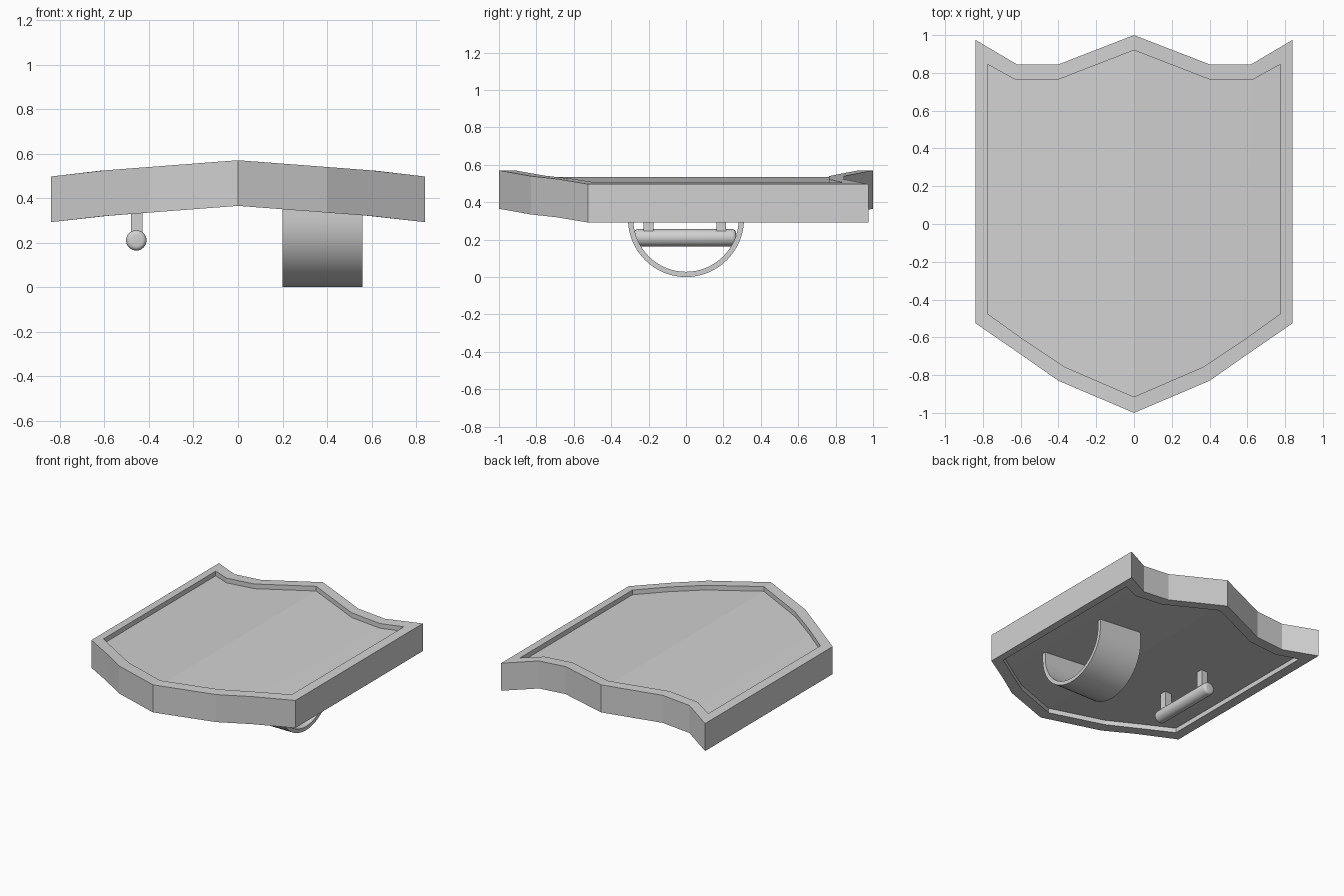
import bpy, bmesh, math
from mathutils import Matrix

cube = bpy.data.objects.get("Cube")
if cube:
    bpy.data.objects.remove(cube, do_unlink=True)

grey = bpy.data.materials.new("plain grey")
grey.use_nodes = True
GREY = (0.64, 0.64, 0.64, 1)
grey.diffuse_color = GREY
grey.node_tree.nodes["Principled BSDF"].inputs["Base Color"].default_value = GREY


def finish(name, bm, smooth=False):
    bmesh.ops.recalc_face_normals(bm, faces=bm.faces)
    mesh = bpy.data.meshes.new(name)
    bm.to_mesh(mesh)
    bm.free()
    mesh.materials.append(grey)
    obj = bpy.data.objects.new(name, mesh)
    bpy.context.collection.objects.link(obj)
    if smooth:
        bpy.ops.object.select_all(action="DESELECT")
        obj.select_set(True)
        bpy.context.view_layer.objects.active = obj
        bpy.ops.object.shade_smooth_by_angle(angle=math.radians(40))
    return obj


# Shield body: half outlines from the back tip round to the front tip
OUTER = [(0, 1), (0.4, 0.845), (0.62, 0.845), (0.84, 0.975),
         (0.84, -0.525), (0.6, -0.69), (0.4, -0.83), (0, -1)]
INNER = [(0, 0.92), (0.4, 0.765), (0.63, 0.765), (0.775, 0.845),
         (0.775, -0.475), (0.58, -0.615), (0.37, -0.755), (0, -0.915)]
THICK, RECESS = 0.205, 0.035


def crown(x):
    """Height of the gently folded top surface."""
    return 0.57 - 0.076 * x - 0.106 * max(0, x - 0.62) * 0.4


def shield_body():
    bm = bmesh.new()
    last = len(OUTER) - 1
    for side in (1, -1):
        def ring(outline, drop):
            return [bm.verts.new((side * x, y, crown(x) - drop)) for x, y in outline]
        # Section of the rim, from the top panel round to the underside panel
        rings = [ring(INNER, RECESS), ring(INNER, 0), ring(OUTER, 0),
                 ring(OUTER, THICK), ring(INNER, THICK), ring(INNER, THICK - RECESS)]
        for a, b in zip(rings, rings[1:]):
            for i in range(last):
                bm.faces.new((a[i], a[i + 1], b[i + 1], b[i]))
        # Recessed panels, in lengthwise strips
        for r in (rings[0], rings[-1]):
            for i in range(3):
                bm.faces.new((r[i], r[i + 1], r[last - i - 1], r[last - i]))
    bmesh.ops.remove_doubles(bm, verts=bm.verts, dist=0.0001)
    return finish("shield_body", bm)


# Arm strap: a U-shaped band running into the underside
def arm_strap(x0, x1, radius, thick, top, steps=32):
    bm = bmesh.new()
    arc = [math.pi * (1 + i / steps) for i in range(steps + 1)]

    def path(r):
        pts = [(r * math.cos(a), radius + r * math.sin(a)) for a in arc]
        return [(-r, top)] + pts + [(r, top)]
    rows = [[bm.verts.new((x, y, z)) for y, z in path(r)]
            for x, r in ((x0, radius), (x1, radius),
                         (x1, radius - thick), (x0, radius - thick))]
    for k in range(4):
        a, b = rows[k], rows[(k + 1) % 4]
        for i in range(len(a) - 1):
            bm.faces.new((a[i], a[i + 1], b[i + 1], b[i]))
    for end in (0, -1):
        bm.faces.new([row[end] for row in rows])
    return finish("arm_strap", bm, True)


# Hand grip: a round bar with eased ends
def hand_grip(x, z, radius, length):
    bm = bmesh.new()
    place = Matrix.Translation((x, -0.005, z)) @ Matrix.Rotation(math.pi / 2, 4, "X")
    bmesh.ops.create_cone(bm, cap_ends=True, segments=32, radius1=radius,
                          radius2=radius, depth=length, matrix=place)
    rims = [e for e in bm.edges if abs(e.verts[0].co.y - e.verts[1].co.y) < 0.01]
    bmesh.ops.bevel(bm, geom=rims, offset=0.02, segments=4, profile=0.5,
                    affect="EDGES")
    return finish("hand_grip", bm, True)


# Posts joining the grip to the underside
def grip_post(name, y):
    bm = bmesh.new()
    place = Matrix.Translation((-0.455, y, 0.31)) @ Matrix.Diagonal((0.052, 0.052, 0.14, 1))
    bmesh.ops.create_cube(bm, size=1, matrix=place)
    return finish(name, bm)


shield_body()
arm_strap(0.2, 0.56, 0.31, 0.028, 0.4)
hand_grip(-0.457, 0.21, 0.046, 0.545)
for label, y in (("front", -0.2), ("back", 0.188)):
    grip_post(label + "_grip_post", y)
